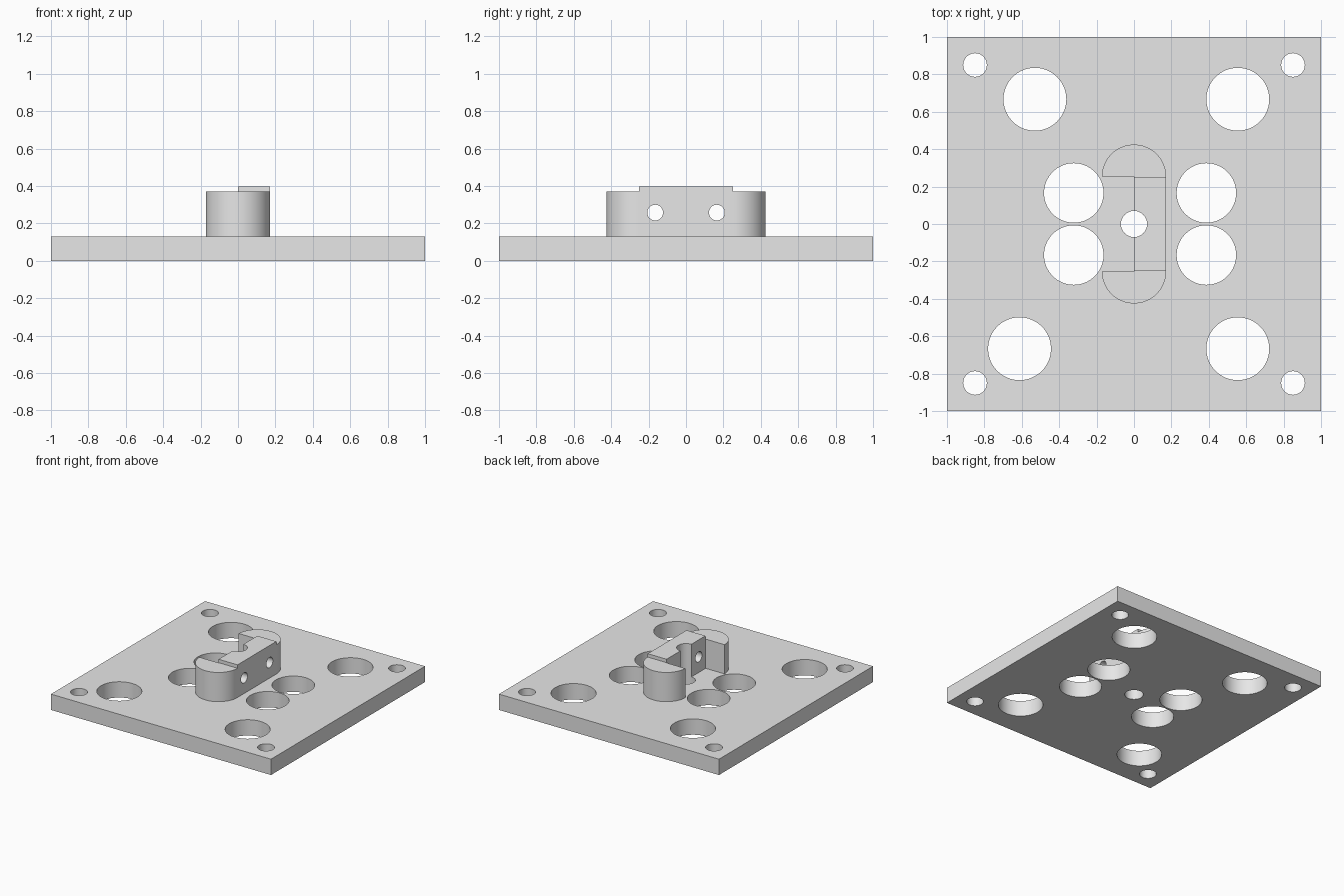
import bpy, bmesh
from math import cos, sin, pi

cube = bpy.data.objects.get("Cube")
if cube:
    bpy.data.objects.remove(cube, do_unlink=True)

grey = bpy.data.materials.new("machined_grey")
grey.use_nodes = True
grey.diffuse_color = (0.8, 0.8, 0.8, 1)
grey.node_tree.nodes["Principled BSDF"].inputs["Base Color"].default_value = (0.8, 0.8, 0.8, 1)


def prism(name, outline, low, high, axis="z"):
    """Extrude a closed outline along z, or along x when axis is x."""
    place = (lambda u, v, w: (u, v, w)) if axis == "z" else (lambda u, v, w: (w, u, v))
    bm = bmesh.new()
    base = bm.faces.new([bm.verts.new(place(u, v, low)) for u, v in outline])
    top = bmesh.ops.extrude_face_region(bm, geom=[base])["geom"]
    moved = [g for g in top if isinstance(g, bmesh.types.BMVert)]
    bmesh.ops.translate(bm, verts=moved, vec=place(0, 0, high - low))
    bmesh.ops.recalc_face_normals(bm, faces=bm.faces)
    mesh = bpy.data.meshes.new(name)
    bm.to_mesh(mesh)
    bm.free()
    mesh.materials.append(grey)
    obj = bpy.data.objects.new(name, mesh)
    bpy.context.collection.objects.link(obj)
    return obj


def rect(x0, x1, y0, y1):
    return [(x0, y0), (x1, y0), (x1, y1), (x0, y1)]


def arc(x, y, r, start, end, n):
    return [(x + r * cos(start + (end - start) * i / n),
             y + r * sin(start + (end - start) * i / n)) for i in range(n + 1)]


def circle(x, y, r):
    return arc(x, y, r, 0, 2 * pi, 64)[:-1]


def combine(target, tool, operation="DIFFERENCE"):
    """Apply a boolean and discard the tool."""
    tool.hide_render = True
    mod = target.modifiers.new("boolean", "BOOLEAN")
    mod.operation, mod.solver, mod.object = operation, "EXACT", tool
    bpy.context.view_layer.objects.active = target
    bpy.ops.object.modifier_apply(modifier=mod.name)
    bpy.data.objects.remove(tool, do_unlink=True)


THICK, R, END = 0.13, 0.172, 0.253

# Rounded boss, sunk into the plate before joining
stadium = arc(0, END, R, 0, pi, 40) + arc(0, -END, R, pi, 2 * pi, 40)
boss = prism("boss", stadium, 0.05, 0.398)

# Lower the two round ends, leaving the raised clamp wall
for side in (-1, 1):
    y0, y1 = sorted((side * 0.252, side * 0.6))
    combine(boss, prism("end_step", rect(-0.4, 0.4, y0, y1), 0.37, 0.6))

# Open pocket on the right half
combine(boss, prism("pocket", rect(-0.4, 0, -0.255, 0.255), -0.1, 0.6))

# Cross holes through the clamp wall
for y in (-0.165, 0.165):
    combine(boss, prism("cross_hole", circle(y, 0.258, 0.042), -0.1, 0.4, "x"))

# Base plate carrying the boss
plate = prism("mounting_plate", rect(-1, 1, -1, 1), 0, THICK)
combine(plate, boss, "UNION")

# Vertical holes: centre, corners, inner group and outer group
holes = [(0, 0, 0.07)]
for side in (-1, 1):
    holes += [(x, side * 0.85, 0.063) for x in (-0.85, 0.85)]
    holes += [(x, side * 0.166, 0.159) for x in (-0.322, 0.387)]
    holes += [(x, side * 0.667, 0.168) for x in (0.555, -0.53 if side > 0 else -0.612)]
for x, y, r in holes:
    combine(plate, prism("hole", circle(x, y, r), -0.1, 0.6))

# Smooth curved walls, crisp edges
bpy.ops.object.select_all(action="DESELECT")
plate.select_set(True)
bpy.context.view_layer.objects.active = plate
bpy.ops.object.shade_smooth_by_angle(angle=pi / 6)
